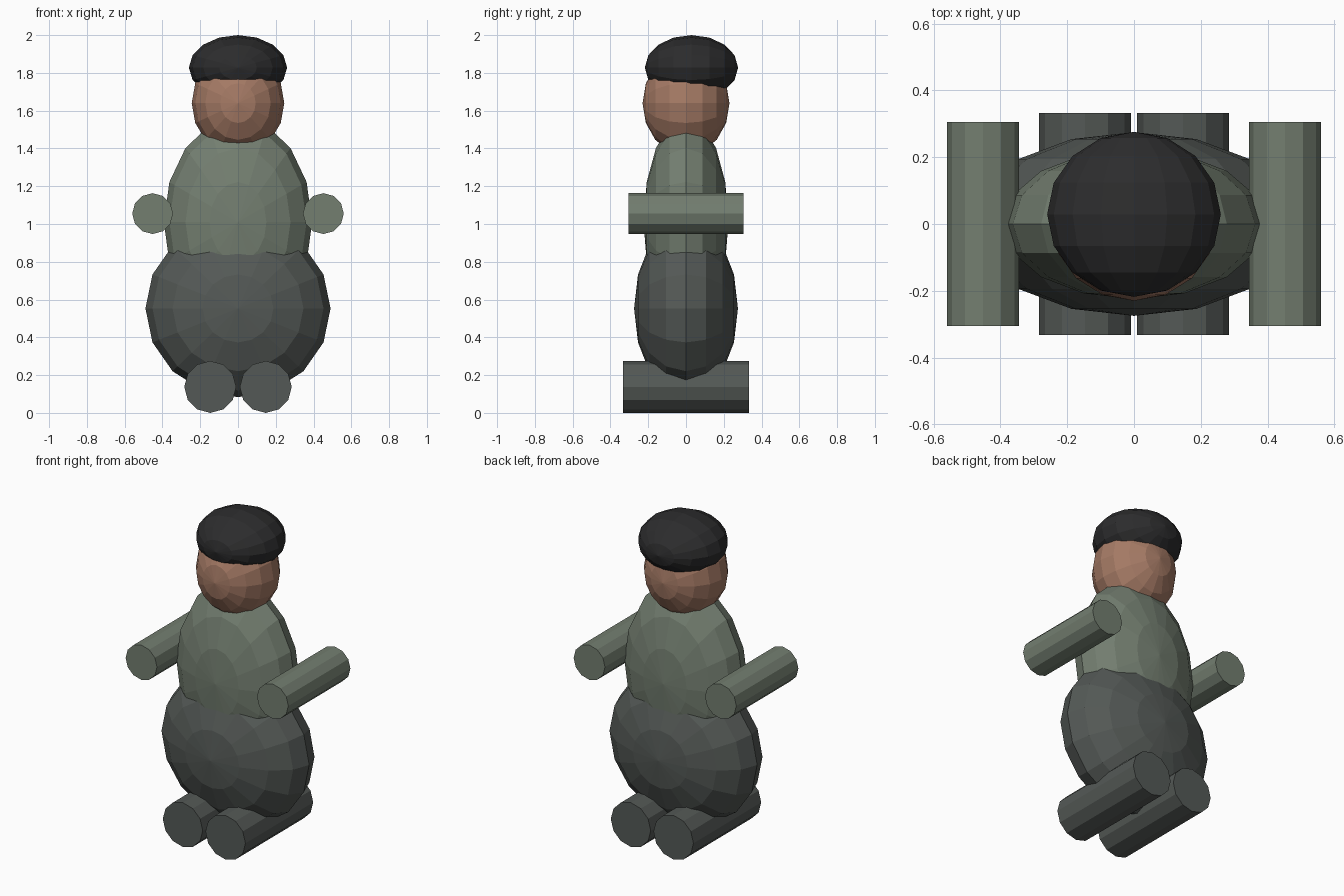
import bpy, math
from mathutils import Matrix

if "Cube" in bpy.data.objects:
    bpy.data.objects.remove(bpy.data.objects["Cube"])


def material(name, rgb):
    # Convert 0-255 screen values to linear
    m = bpy.data.materials.new(name)
    lin = [((c / 255 + 0.055) / 1.055) ** 2.4 for c in rgb]
    m.diffuse_color = (*lin, 1)
    m.use_nodes = True
    m.node_tree.nodes["Principled BSDF"].inputs["Base Color"].default_value = m.diffuse_color
    return m


shirt = material("grey green", (115, 126, 112))
trousers = material("dark grey", (84, 89, 86))
black = material("black", (44, 44, 45))
skin = material("skin brown", (165, 122, 101))

TURN = Matrix.Rotation(math.pi / 2, 4, 'X')   # lays the z axis along y


def finish(name, mat):
    ob = bpy.context.object
    ob.name = ob.data.name = name
    ob.data.materials.append(mat)
    return ob


def ellipsoid(name, centre, radii, mat):
    # Faceted ball with its poles at front and back
    bpy.ops.mesh.primitive_uv_sphere_add(segments=16, ring_count=8, radius=1)
    ob = finish(name, mat)
    ob.data.transform(Matrix.Diagonal((*radii, 1)) @ TURN)
    ob.location = centre


def limb(name, centre, radius, length, mat):
    # Twelve-sided rod running front to back
    bpy.ops.mesh.primitive_cylinder_add(vertices=12, radius=radius, depth=length)
    ob = finish(name, mat)
    ob.data.transform(TURN)
    ob.location = centre


# Body, bottom to top
ellipsoid("hips", (0, 0, 0.553), (0.49, 0.275, 0.47), trousers)
ellipsoid("torso", (0, 0, 1.01), (0.393, 0.225, 0.555), shirt)
ellipsoid("head", (0, 0, 1.64), (0.245, 0.23, 0.275), skin)
ellipsoid("cap", (0, 0.029, 1.828), (0.26, 0.247, 0.172), black)

# Arms and legs on both sides
for side, s in (("left", -1), ("right", 1)):
    limb(side + "_arm", (s * 0.452, 0, 1.055), 0.108, 0.61, shirt)
    limb(side + "_leg", (s * 0.147, 0, 0.1375), 0.1375, 0.666, trousers)
